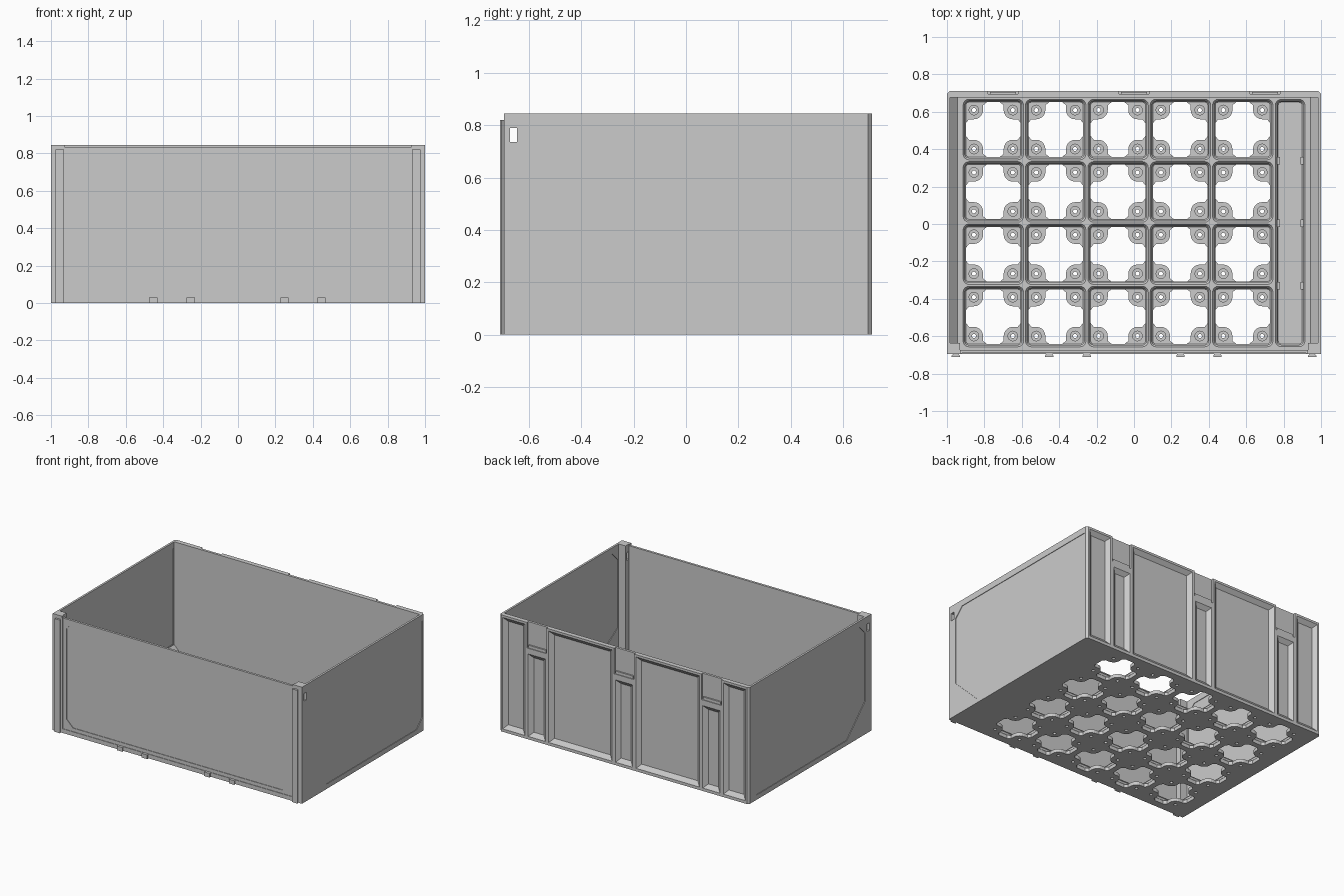
import bpy, bmesh
from math import sin, cos, pi, radians

if "Cube" in bpy.data.objects:
    bpy.data.objects.remove(bpy.data.objects["Cube"])

PITCH = 1 / 3


def make(name, solids):
    """One object from solids; each solid is a list of matching point rings."""
    bm = bmesh.new()
    for rings in solids:
        vs = [[bm.verts.new(p) for p in ring] for ring in rings]
        n = len(vs[0])
        for a, b in zip(vs, vs[1:]):
            for i in range(n):
                j = (i + 1) % n
                bm.faces.new((a[i], a[j], b[j], b[i]))
        bm.faces.new(vs[0][::-1])
        bm.faces.new(vs[-1])
    bmesh.ops.recalc_face_normals(bm, faces=bm.faces)
    me = bpy.data.meshes.new(name)
    bm.to_mesh(me)
    bm.free()
    ob = bpy.data.objects.new(name, me)
    bpy.context.collection.objects.link(ob)
    return ob


def cut(ob, solids):
    """Subtract a set of separate solids and drop the cutter."""
    tool = make("cutter", solids)
    tool.hide_render = True
    mod = ob.modifiers.new("cut", "BOOLEAN")
    mod.operation = "DIFFERENCE"
    mod.solver = "EXACT"
    mod.object = tool
    bpy.context.view_layer.objects.active = ob
    bpy.ops.object.modifier_apply(modifier=mod.name)
    bpy.data.objects.remove(tool)


def prism_z(pts, a, b):
    return [[(x, y, z) for x, y in pts] for z in (a, b)]


def prism_y(pts, a, b):
    return [[(x, y, z) for x, z in pts] for y in (a, b)]


def prism_x(pts, a, b):
    return [[(x, y, z) for y, z in pts] for x in (a, b)]


def rect(a0, a1, b0, b1):
    return [(a0, b0), (a1, b0), (a1, b1), (a0, b1)]


def box(x0, x1, y0, y1, z0, z1):
    return prism_z(rect(x0, x1, y0, y1), z0, z1)


def rounded(cx, cy, hx, hy, r, z, n=4):
    pts = []
    for k, (sx, sy) in enumerate([(1, 1), (-1, 1), (-1, -1), (1, -1)]):
        for i in range(n + 1):
            t = radians(90 * (k + i / n))
            pts.append((cx + sx * (hx - r) + r * cos(t), cy + sy * (hy - r) + r * sin(t), z))
    return pts


def pocket(cx, cy, hx, hy):
    """Stepped, flared floor pocket; hx and hy are the half sizes at the rim."""
    return [rounded(cx, cy, hx - d, hy - d, 0.032 - d, z)
            for d, z in [(0.016, 0.025), (0.011, 0.031), (0.011, 0.046), (0, 0.061)]]


def opening(cx, cy):
    """Cross-shaped floor opening that leaves four rounded corner pads."""
    h, c, r = 0.146, 0.104, 0.049
    quarter = [(h, 0.035), (0.13, c - r)]
    quarter += [(c + r * cos(t), c + r * sin(t)) for t in [radians(270 - 18 * i) for i in range(6)]]
    quarter += [(c - r, 0.13), (0.035, h)]
    pts = []
    for k in range(4):
        for x, y in quarter:
            for _ in range(k):
                x, y = -y, x
            pts.append((cx + x, cy + y))
    return prism_z(pts, -0.02, 0.04)


def bore(cx, cy):
    """Screw hole with counterbore."""
    return [[(cx + r * cos(2 * pi * i / 16), cy + r * sin(2 * pi * i / 16), z) for i in range(16)]
            for r, z in [(0.011, -0.02), (0.011, 0.012), (0.026, 0.0121), (0.026, 0.035)]]


# Outer block with chamfered rear corners
crate = make("crate_body", [prism_z(
    [(-1, -0.695), (1, -0.695), (1, 0.695), (0.985, 0.71), (-0.985, 0.71), (-1, 0.695)], 0, 0.845)])

# Main cavity: keeps front corner posts and a sloped foot along the sides
cut(crate, [[[(x, y, z) for x, y in [
    (-w, 0.676), (-w, -0.635), (-0.93, -0.635), (-0.93, -0.674),
    (0.93, -0.674), (0.93, -0.635), (w, -0.635), (w, 0.676)]]
    for w, z in [(0.945, 0.06), (0.985, 0.10), (0.985, 0.9)]]])

# Floor: 5 x 4 pockets plus the side channel, then openings and bores
cells = [(-0.752 + PITCH * i, -0.495 + PITCH * j) for i in range(5) for j in range(4)]
cut(crate, [pocket(x, y, 0.1625, 0.1625) for x, y in cells] + [pocket(0.835, 0.005, 0.08, 0.662)])
cut(crate, [opening(x, y) for x, y in cells])
cut(crate, [bore(x + sx * 0.104, y + sy * 0.104)
            for x, y in cells for sx in (-1, 1) for sy in (-1, 1)])

# Front wall: lowered top edge, recessed field, chamfered panel
cut(crate, [box(-0.925, 0.925, -0.8, -0.66, 0.832, 0.9)])
cut(crate, [box(-0.92, 0.92, -0.8, -0.691, 0.03, 0.9)])
cut(crate, [prism_y([(-0.84, 0.055), (0.84, 0.055), (0.89, 0.105), (0.89, 0.765), (0.845, 0.81),
                     (-0.845, 0.81), (-0.89, 0.765), (-0.89, 0.105)], -0.8, -0.687)])

# Side walls: shallow panels outside and inside
panel = [(-0.625, 0.24), (-0.415, 0.035), (0.62, 0.035), (0.685, 0.10),
         (0.685, 0.80), (-0.56, 0.80), (-0.625, 0.735)]
inner = [(min(y, 0.67), max(z, 0.105)) for y, z in panel]
for s in (-1, 1):
    cut(crate, [prism_x(panel, s * 0.996, s * 1.1)])
    cut(crate, [prism_x(inner, s * 0.97, s * 0.989)])

# Latch slots through both front posts
cut(crate, [box(-1.1, 1.1, -0.672, -0.645, 0.735, 0.79)])


# Rear wall: bevelled bays between ribs, and latch notches at the top
def bay(x0, x1, z1, z0=0.02, b=0.03):
    out = [(x, 0.711, z) for x, z in rect(x0, x1, z0, z1)]
    deep = [(x, 0.686, z) for x, z in rect(x0 + b, x1 - b, z0 + b, z1 - b)]
    return [out, deep]


bays = [bay(-0.07, 0.07, 0.62)]
for s in (-1, 1):
    for a, b, top in [(0.095, 0.605, 0.83), (0.63, 0.77, 0.62), (0.795, 0.975, 0.83)]:
        bays.append(bay(min(s * a, s * b), max(s * a, s * b), top))
cut(crate, bays)
cut(crate, [box(c - 0.08, c + 0.08, 0.694, 0.8, 0.66, 0.9) for c in (-0.7, 0, 0.7)])


# Dovetail rails on the front corners and short dovetail tabs at the bottom
def dovetail(cx, base, z1):
    return prism_z([(cx - 0.012, base), (cx + 0.012, base), (cx + 0.022, -0.704),
                    (cx + 0.022, -0.71), (cx - 0.022, -0.71), (cx - 0.022, -0.704)], 0, z1)


for side, s in (("left", -1), ("right", 1)):
    make("front_rail_" + side, [dovetail(s * 0.953, -0.692, 0.82)])
make("front_tabs", [dovetail(x, -0.686, 0.03) for x in (-0.453, -0.253, 0.248, 0.446)])

# Small clips along the side channel
make("channel_clips", [box(x - 0.008, x + 0.008, y - 0.02, y + 0.02, 0.024, 0.058)
                       for x in (0.772, 0.898) for y in (-0.33, 0.005, 0.338)])

# Low stop ledges at the foot of each latch notch
make("notch_ledges", [box(c - 0.07, c + 0.07, 0.69, 0.705, 0.655, 0.68) for c in (-0.7, 0, 0.7)])
